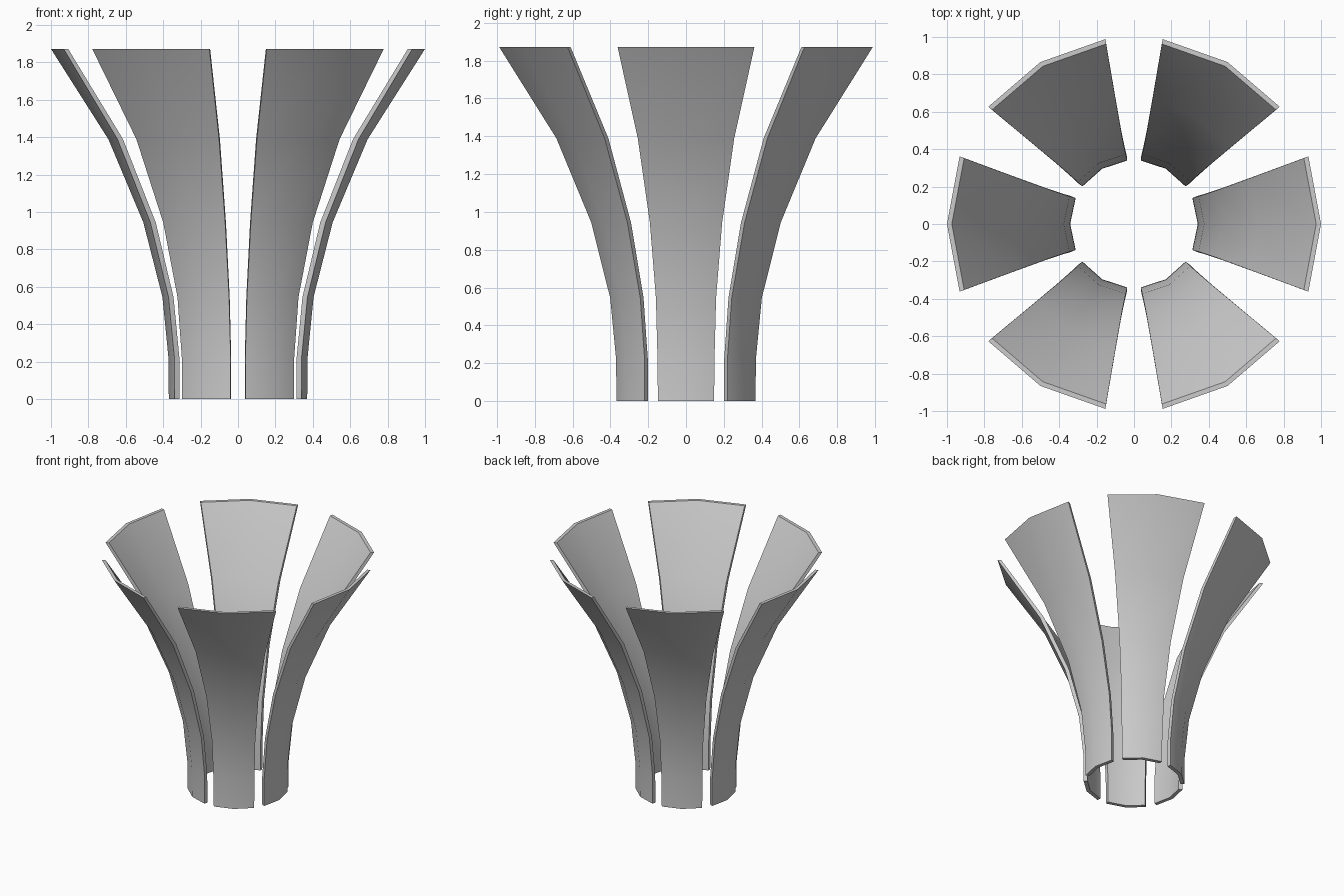
import bpy, bmesh, math

if "Cube" in bpy.data.objects:
    bpy.data.objects.remove(bpy.data.objects["Cube"])

# Petal profile: height, outer radius, inner radius, half angle (degrees)
PROFILE = [
    (0.00, 0.370, 0.341, 23.7),
    (0.222, 0.372, 0.343, 23.9),
    (0.545, 0.404, 0.375, 23.2),
    (0.944, 0.506, 0.475, 22.2),
    (1.389, 0.693, 0.661, 21.6),
    (1.872, 1.000, 0.974, 21.2),
]


def petal(name, angle):
    bm = bmesh.new()
    # Closed loop of six corners per level: outer side, then inner side back
    rings = []
    for z, outer, inner, half in PROFILE:
        ring = []
        for r, k in [(outer, -1), (outer, 0), (outer, 1), (inner, 1), (inner, 0), (inner, -1)]:
            a = angle + k * math.radians(half)
            ring.append(bm.verts.new((r * math.cos(a), r * math.sin(a), z)))
        rings.append(ring)
    for lo, hi in zip(rings, rings[1:]):
        for i in range(6):
            j = (i + 1) % 6
            bm.faces.new((lo[i], lo[j], hi[j], hi[i]))
    # End rims
    for ring in (rings[0], rings[-1]):
        bm.faces.new((ring[0], ring[1], ring[4], ring[5]))
        bm.faces.new((ring[1], ring[2], ring[3], ring[4]))
    bmesh.ops.recalc_face_normals(bm, faces=bm.faces)
    mesh = bpy.data.meshes.new(name)
    bm.to_mesh(mesh)
    bm.free()
    obj = bpy.data.objects.new(name, mesh)
    bpy.context.collection.objects.link(obj)
    bpy.ops.object.select_all(action='DESELECT')
    obj.select_set(True)
    bpy.context.view_layer.objects.active = obj
    bpy.ops.object.shade_smooth_by_angle(angle=math.radians(30))


# Six separate flared petals around the axis
for n in range(6):
    petal(f"petal_{n + 1}", math.radians(60 * n))
